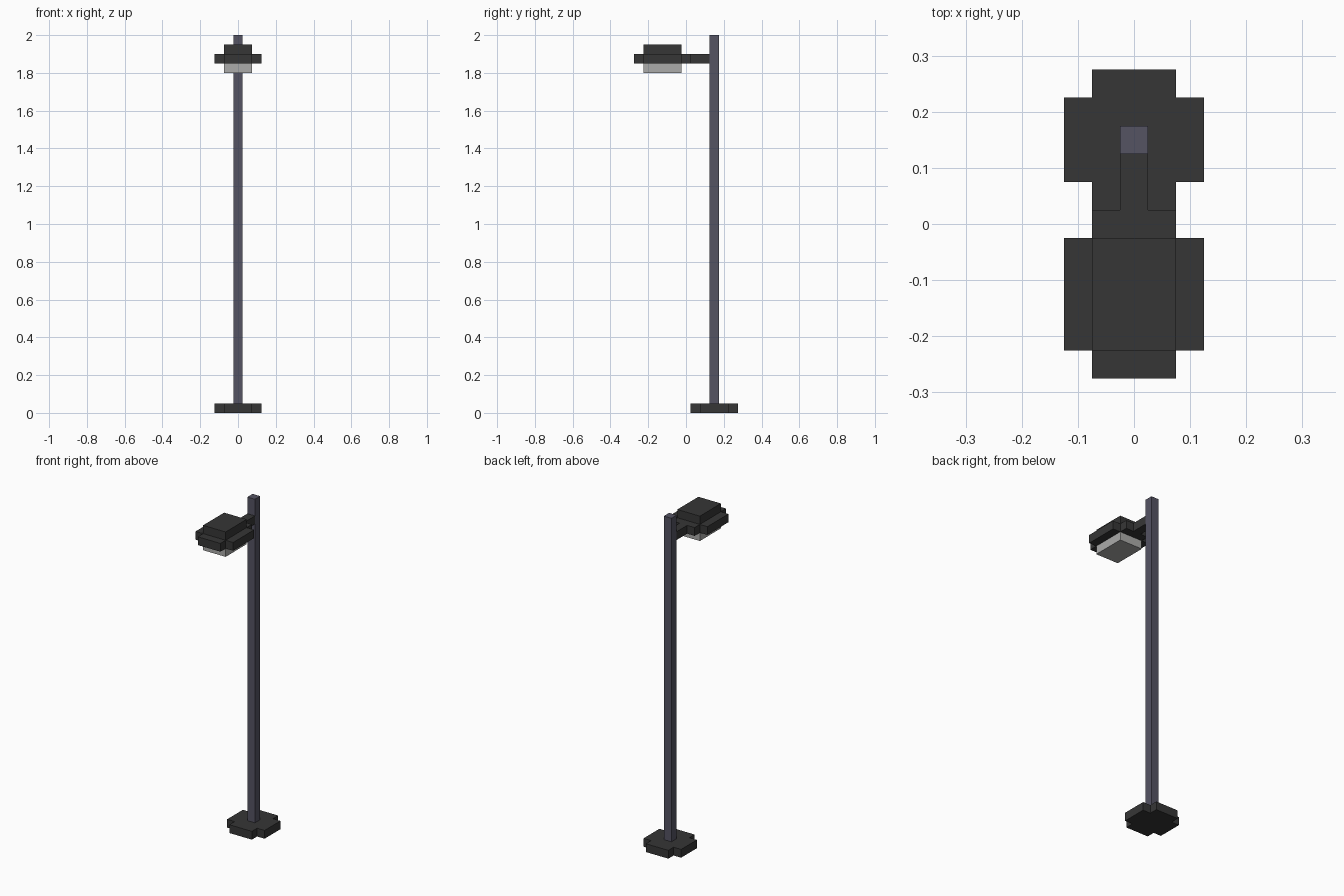
import bpy
import bmesh

cube = bpy.data.objects.get("Cube")
if cube:
    bpy.data.objects.remove(cube, do_unlink=True)


def material(name, rgb):
    m = bpy.data.materials.new(name)
    m.use_nodes = True
    color = (*rgb, 1.0)
    m.diffuse_color = color
    m.node_tree.nodes["Principled BSDF"].inputs["Base Color"].default_value = color
    return m


charcoal = material("charcoal", (0.037, 0.037, 0.037))
slate = material("slate_grey", (0.090, 0.087, 0.124))
lamp_grey = material("lamp_light_grey", (0.41, 0.41, 0.40))


def prism(name, outline, z0, z1, mat):
    """Extrude a flat xy outline from z0 up to z1."""
    bm = bmesh.new()
    face = bm.faces.new([bm.verts.new((x, y, z0)) for x, y in outline])
    top = bmesh.ops.extrude_face_region(bm, geom=[face])["geom"]
    bmesh.ops.translate(bm, vec=(0, 0, z1 - z0),
                        verts=[v for v in top if isinstance(v, bmesh.types.BMVert)])
    bmesh.ops.recalc_face_normals(bm, faces=bm.faces)
    mesh = bpy.data.meshes.new(name)
    bm.to_mesh(mesh)
    bm.free()
    mesh.materials.append(mat)
    obj = bpy.data.objects.new(name, mesh)
    bpy.context.collection.objects.link(obj)
    return obj


def rect(hx, y0, y1):
    return [(-hx, y0), (hx, y0), (hx, y1), (-hx, y1)]


def notched(hx, y0, y1, n=0.05):
    """Rectangle with a square notch cut from each corner."""
    right = [(hx - n, y0), (hx - n, y0 + n), (hx, y0 + n),
             (hx, y1 - n), (hx - n, y1 - n), (hx - n, y1)]
    return right + [(-x, y) for x, y in reversed(right)]


# Foot and post
prism("base_plate", notched(0.125, 0.025, 0.275), 0.0, 0.05, charcoal)
prism("post", rect(0.025, 0.125, 0.175), 0.05, 2.0, slate)

# Arm and lamp head
prism("arm", rect(0.025, 0.025, 0.125), 1.85, 1.90, charcoal)
prism("head_rim", notched(0.125, -0.275, 0.025), 1.85, 1.90, charcoal)
prism("head_cap", rect(0.075, -0.225, -0.025), 1.90, 1.95, charcoal)
prism("lamp_panel", rect(0.075, -0.225, -0.025), 1.80, 1.85, lamp_grey)
